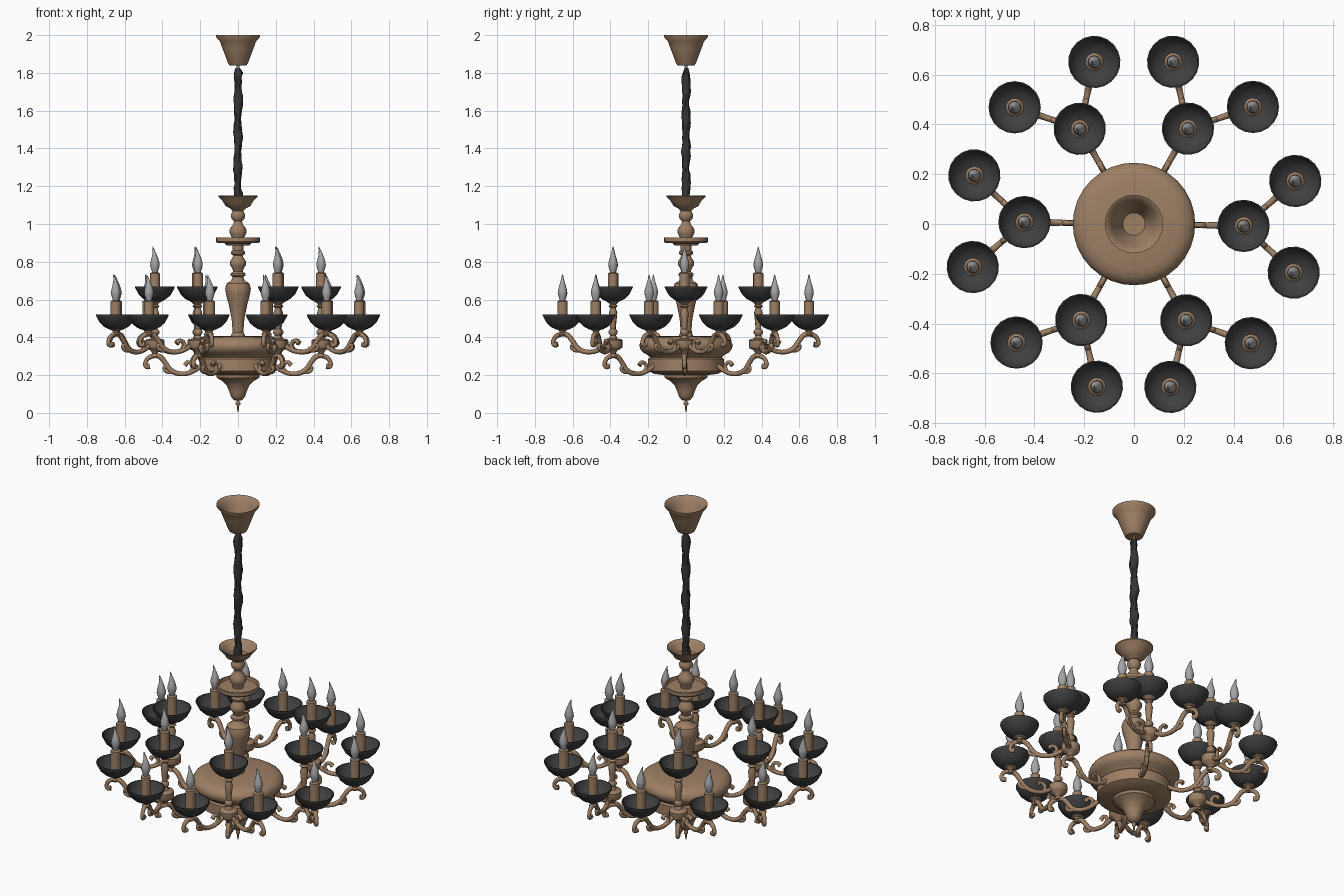
import bpy, bmesh, math, random
from mathutils import Matrix, Vector

random.seed(4)
cube = bpy.data.objects.get("Cube")
if cube:
    bpy.data.objects.remove(cube, do_unlink=True)


def material(name, rgb):
    m = bpy.data.materials.new(name)
    m.use_nodes = True
    m.diffuse_color = (*rgb, 1)
    m.node_tree.nodes["Principled BSDF"].inputs["Base Color"].default_value = (*rgb, 1)
    return m


BRONZE = material("warm bronze", (0.34, 0.215, 0.13))
BLACK = material("dark bowl", (0.05, 0.05, 0.05))
CORD = material("black cord", (0.035, 0.035, 0.038))
GLASS = material("grey glass", (0.38, 0.38, 0.39))


def finish(bm, name, mat, angle=40):
    bmesh.ops.remove_doubles(bm, verts=bm.verts, dist=0.0001)
    bmesh.ops.recalc_face_normals(bm, faces=bm.faces)
    for e in bm.edges:
        e.smooth = len(e.link_faces) == 2 and e.calc_face_angle(0) < math.radians(angle)
    for f in bm.faces:
        f.smooth = True
    mesh = bpy.data.meshes.new(name)
    bm.to_mesh(mesh)
    bm.free()
    mesh.materials.append(mat)
    return mesh


def lathe(name, profile, mat, sides=24):
    """Spin a radius/height profile about the z axis."""
    bm = bmesh.new()
    vs = [bm.verts.new((r, 0, z)) for r, z in profile]
    es = [bm.edges.new(p) for p in zip(vs, vs[1:])]
    bmesh.ops.spin(bm, geom=vs + es, cent=(0, 0, 0), axis=(0, 0, 1),
                   angle=math.tau, steps=sides)
    return finish(bm, name, mat)


def tube(name, paths, mat):
    """Round tapered tubes along x/z/thickness paths."""
    cu = bpy.data.curves.new(name, "CURVE")
    cu.dimensions = "3D"
    cu.bevel_depth = 0.01
    cu.bevel_resolution = 2
    cu.resolution_u = 5
    cu.use_fill_caps = True
    for path in paths:
        sp = cu.splines.new("BEZIER")
        sp.bezier_points.add(len(path) - 1)
        for p, (x, z, r) in zip(sp.bezier_points, path):
            p.co = (x, 0, z)
            p.radius = r
            p.handle_left_type = p.handle_right_type = "AUTO"
    ob = bpy.data.objects.new(name, cu)
    bpy.context.collection.objects.link(ob)
    bpy.context.view_layer.update()
    temp = bpy.data.meshes.new_from_object(ob.evaluated_get(bpy.context.evaluated_depsgraph_get()))
    bm = bmesh.new()
    bm.from_mesh(temp)
    bpy.data.objects.remove(ob)
    bpy.data.curves.remove(cu)
    bpy.data.meshes.remove(temp)
    return finish(bm, name, mat, 60)


def place(mesh, name, matrix=Matrix()):
    ob = bpy.data.objects.new(name, mesh)
    ob.matrix_world = matrix
    bpy.context.collection.objects.link(ob)


# Central turned pieces
place(lathe("body", [
    (0, 0), (.005, .02), (.004, .035), (.012, .045), (.012, .055), (.005, .064),
    (.022, .068), (.037, .085), (.045, .11), (.06, .145), (.085, .17), (.112, .185),
    (.115, .2), (.17, .207), (.2, .222), (.2, .285), (.19, .293), (.2, .305),
    (.228, .32), (.244, .34), (.246, .362), (.236, .382), (.212, .398), (.18, .405),
    (.05, .408), (0, .408)], BRONZE, 32), "body")
place(lathe("column", [
    (0, .4), (.036, .4), (.036, .415), (.028, .425), (.034, .5), (.048, .57),
    (.064, .63), (.068, .66), (.06, .685), (.035, .7), (.028, .72), (.04, .728),
    (.04, .738), (.025, .748), (.03, .765), (.042, .782), (.043, .8), (.03, .82),
    (.024, .832), (.038, .842), (.038, .852), (.028, .86), (.03, .9), (.03, .925),
    (.042, .945), (.046, .965), (.036, .985), (.024, 1.0), (.022, 1.015),
    (.035, 1.03), (.038, 1.05), (.028, 1.068), (.02, 1.08), (0, 1.08)], BRONZE, 20), "column")
place(lathe("collar_dish", [
    (0, .885), (.06, .885), (.07, .898), (.11, .9), (.117, .908), (.117, .928),
    (.108, .928), (.104, .912), (0, .912)], BRONZE), "collar_dish")
place(lathe("upper_dish", [
    (0, 1.07), (.03, 1.07), (.045, 1.085), (.065, 1.095), (.08, 1.12), (.104, 1.145),
    (.104, 1.152), (.096, 1.148), (.072, 1.124), (.055, 1.102), (0, 1.09)], BRONZE), "upper_dish")
place(lathe("ceiling_canopy", [
    (0, 1.815), (.008, 1.815), (.008, 1.838), (.044, 1.84), (.052, 1.85), (.082, 1.93),
    (.095, 1.965), (.117, 1.992), (.117, 2), (.108, 1.996), (.088, 1.965), (.045, 1.852),
    (0, 1.848)], BRONZE), "ceiling_canopy")

# Lumpy fabric-covered cord
bm = bmesh.new()
rows = []
count, sides = 30, 10
for i in range(count + 1):
    z = 1.09 + 0.735 * i / count
    cx, cy = random.uniform(-.003, .003), random.uniform(-.003, .003)
    ring = []
    for j in range(sides):
        a = math.tau * j / sides
        r = 0.021 + 0.004 * math.sin(2 * a + i * 0.9) + random.uniform(-.002, .002)
        if i == count:
            r *= 0.5
        ring.append(bm.verts.new((cx + r * math.cos(a), cy + r * math.sin(a), z)))
    rows.append(ring)
for low, high in zip(rows, rows[1:]):
    for j in range(sides):
        k = (j + 1) % sides
        bm.faces.new((low[j], low[k], high[k], high[j]))
bm.faces.new(rows[0])
bm.faces.new(rows[-1])
place(finish(bm, "cord", CORD), "cord")

# Shared light parts, measured from the bowl underside
bowl = lathe("bowl", [
    (0, 0), (.035, 0), (.062, .014), (.085, .036), (.099, .062), (.105, .074), (.105, .08),
    (.1, .08), (.092, .058), (.07, .03), (.03, .014), (0, .014)], BLACK, 20)
candle = lathe("candle", [(0, .01), (.036, .01), (.036, .022), (.027, .03), (.027, .148),
                          (.02, .153), (0, .153)], BRONZE, 14)
bulb = lathe("bulb", [(0, .148), (.014, .15), (.018, .165), (.025, .188), (.024, .205),
                      (.018, .228), (.011, .25), (.006, .27), (.003, .285), (0, .292)], GLASS, 12)
for v in bulb.vertices:
    if v.co.z > .22:
        v.co.x -= 2.5 * (v.co.z - .22) ** 2

# Scrolled branch with its light mount at x = 0.25
branch = tube("branch", [
    [(-.02, .27, 1.2), (.035, .228, 1.3), (.1, .207, 1.2), (.165, .225, 1.4), (.195, .265, 1.3),
     (.225, .298, 1.4), (.265, .3, 1.3), (.298, .272, 1.1), (.295, .245, 1.2), (.277, .248, 1.5)],
    [(.15, .217, 1.1), (.185, .218, 1), (.2, .235, .9), (.19, .248, 1.2)],
    [(.06, .214, 1.1), (.05, .25, 1), (.075, .268, 1), (.092, .252, 1.3)],
], BRONZE)
socket = lathe("socket", [(0, -.035), (.016, -.035), (.022, -.025), (.014, -.016), (.018, -.006),
                          (.036, .002), (0, .006)], BRONZE, 14)
hub = lathe("hub", [
    (0, .295), (.02, .295), (.014, .315), (.022, .33), (.045, .342), (.05, .35), (.05, .383),
    (.044, .39), (.022, .394), (.015, .41), (.024, .422), (.024, .432), (.014, .445),
    (.018, .49), (.022, .53), (.014, .555), (.024, .565), (.016, .575), (.036, .592),
    (0, .595)], BRONZE, 16)


def light(base, z, turn):
    at = Matrix.Translation((base.x, base.y, z))
    for mesh, name in ((bowl, "bowl"), (candle, "candle")):
        place(mesh, name, at @ turn)
    place(bulb, "bulb", at)


for degrees in (-1, 60.5, 119.7, 179, 241.2, 298.5):
    turn = Matrix.Rotation(math.radians(degrees), 4, "Z")
    place(branch, "main_arm", turn @ Matrix.Translation((.19, 0, 0)))
    centre = turn @ Vector((.44, 0, 0))
    place(hub, "arm_hub", Matrix.Translation(centre) @ turn)
    light(centre, .59, turn)
    # Two side branches fork off each hub
    for side in (-1, 1):
        fork = turn @ Matrix.Rotation(side * math.radians(42), 4, "Z")
        shift = Matrix.Translation(centre) @ fork @ Matrix.Translation((.025, 0, .115))
        place(branch, "side_branch", shift)
        tip = centre + fork @ Vector((.275, 0, 0))
        place(socket, "socket", Matrix.Translation((tip.x, tip.y, .442)))
        light(tip, .442, fork)
